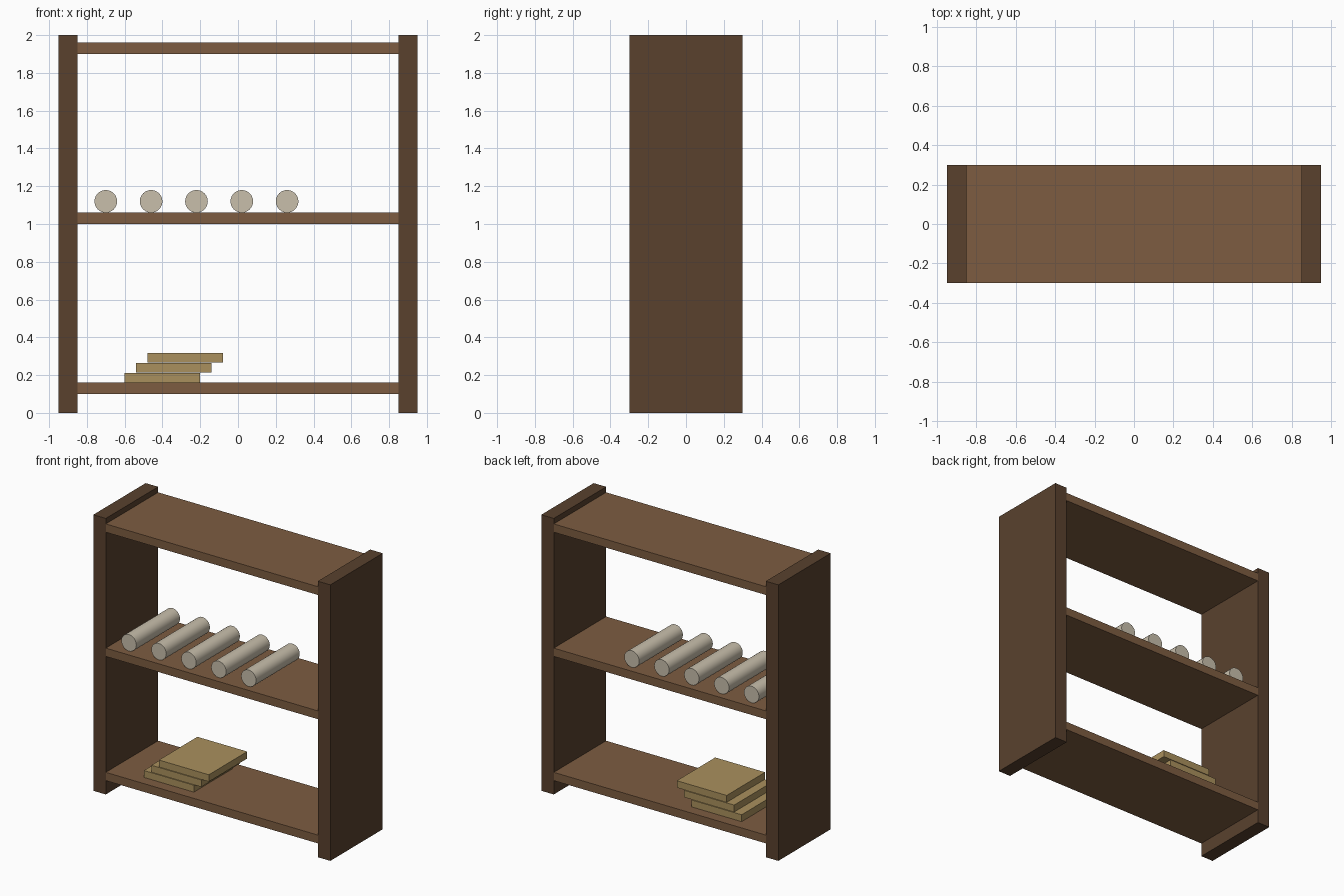
import bpy
import math

if "Cube" in bpy.data.objects:
    bpy.data.objects.remove(bpy.data.objects["Cube"])


def material(name, rgb):
    m = bpy.data.materials.new(name)
    m.diffuse_color = (*rgb, 1)
    m.use_nodes = True
    m.node_tree.nodes["Principled BSDF"].inputs["Base Color"].default_value = m.diffuse_color
    return m


dark_wood = material("dark_wood", (0.10, 0.053, 0.027))
wood = material("wood", (0.205, 0.108, 0.053))
parchment = material("parchment", (0.58, 0.52, 0.41))
tan_cover = material("tan_cover", (0.40, 0.28, 0.11))


def box(name, centre, size, mat):
    bpy.ops.mesh.primitive_cube_add(size=1, location=centre)
    ob = bpy.context.object
    ob.name = name
    ob.scale = size
    bpy.ops.object.transform_apply(location=False, rotation=False, scale=True)
    ob.data.materials.append(mat)
    return ob


# Upright side panels
for side, label in ((-1, "left"), (1, "right")):
    box(f"{label}_side_panel", (side * 0.9, 0, 1), (0.1, 0.6, 2), dark_wood)

# Shelves, housed into the panels just short of their outer faces
for z, label in ((0.13, "bottom"), (1.03, "middle"), (1.93, "top")):
    box(f"{label}_shelf", (0, 0, z), (1.898, 0.599, 0.06), wood)

# Rolled scrolls on the middle shelf
for i in range(5):
    bpy.ops.mesh.primitive_cylinder_add(
        vertices=24, radius=0.06, depth=0.5,
        location=(-0.70 + 0.24 * i, 0, 1.12), rotation=(math.pi / 2, 0, 0))
    scroll = bpy.context.object
    scroll.name = f"scroll_{i + 1}"
    scroll.data.materials.append(parchment)
    bpy.ops.object.shade_smooth_by_angle(angle=math.radians(40))

# Staggered stack of flat books on the bottom shelf
for i in range(3):
    box(f"flat_book_{i + 1}", (-0.40 + 0.06 * i, 0, 0.185 + 0.054 * i),
        (0.40, 0.44, 0.05), tan_cover)
